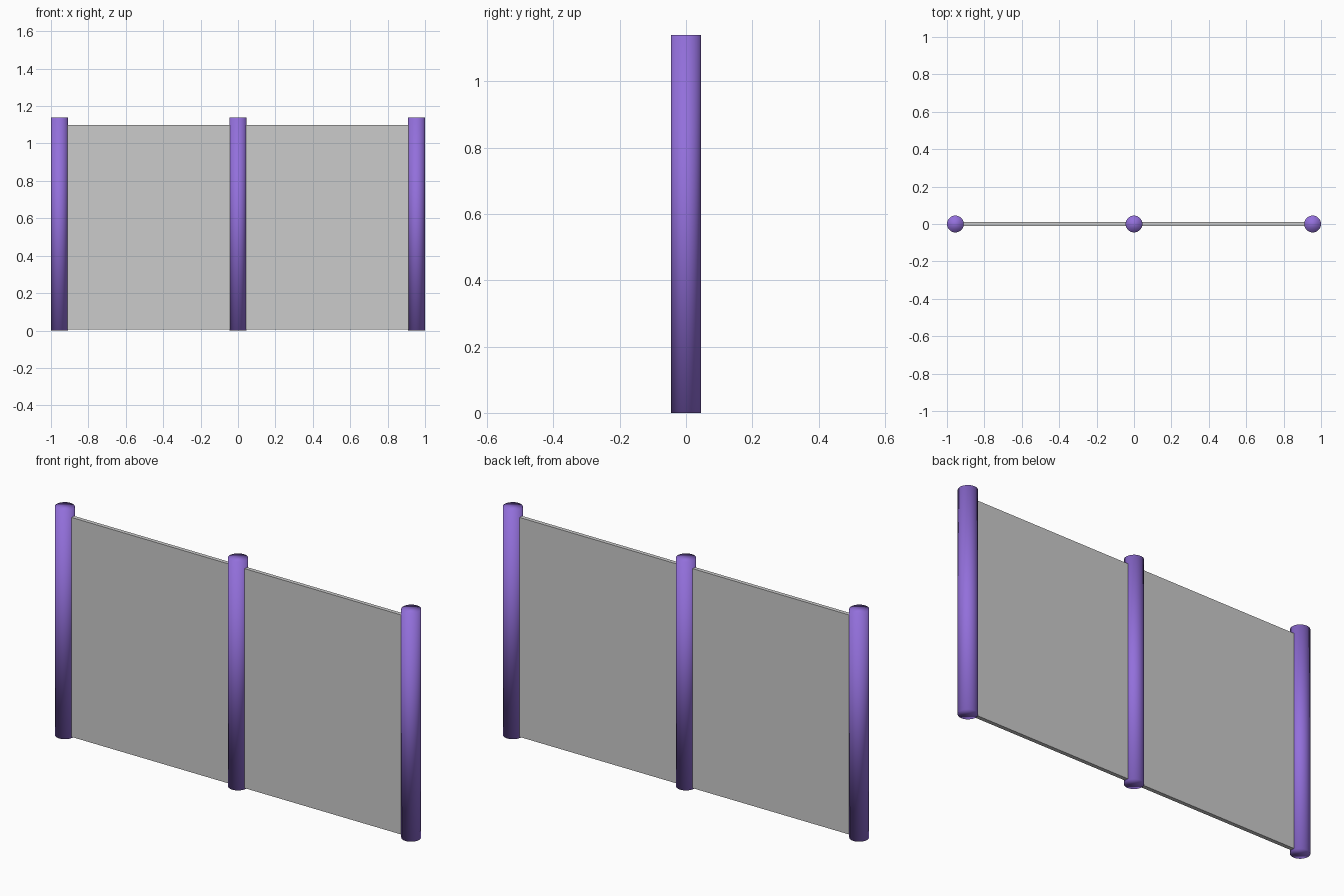
import bpy

if "Cube" in bpy.data.objects:
    bpy.data.objects.remove(bpy.data.objects["Cube"])

POST_R, POST_H = 0.045, 1.14
POST_X = 0.955
PANEL_BOTTOM, PANEL_TOP, PANEL_T = 0.006, 1.10, 0.02

purple = bpy.data.materials.new("purple")
purple.diffuse_color = (0.29, 0.16, 0.71, 1)
purple.use_nodes = True
purple.node_tree.nodes["Principled BSDF"].inputs["Base Color"].default_value = purple.diffuse_color


def add_post(name, x):
    bpy.ops.mesh.primitive_cylinder_add(vertices=32, radius=POST_R, depth=POST_H,
                                        location=(x, 0, POST_H / 2))
    post = bpy.context.object
    post.name = name
    post.data.materials.append(purple)
    # the caps share the soft shading of the sides
    bpy.ops.object.shade_smooth()


def add_panel(name, x0, x1):
    bpy.ops.mesh.primitive_cube_add(size=1, location=((x0 + x1) / 2, 0,
                                                      (PANEL_BOTTOM + PANEL_TOP) / 2))
    panel = bpy.context.object
    panel.name = name
    panel.scale = (x1 - x0, PANEL_T, PANEL_TOP - PANEL_BOTTOM)
    bpy.ops.object.transform_apply(location=False, rotation=False, scale=True)


# Round posts
for name, x in (("left_post", -POST_X), ("middle_post", 0), ("right_post", POST_X)):
    add_post(name, x)

# Flat panels, ends tucked just inside the posts
inset = POST_R - 0.005
add_panel("left_panel", -POST_X + inset, -inset)
add_panel("right_panel", inset, POST_X - inset)
